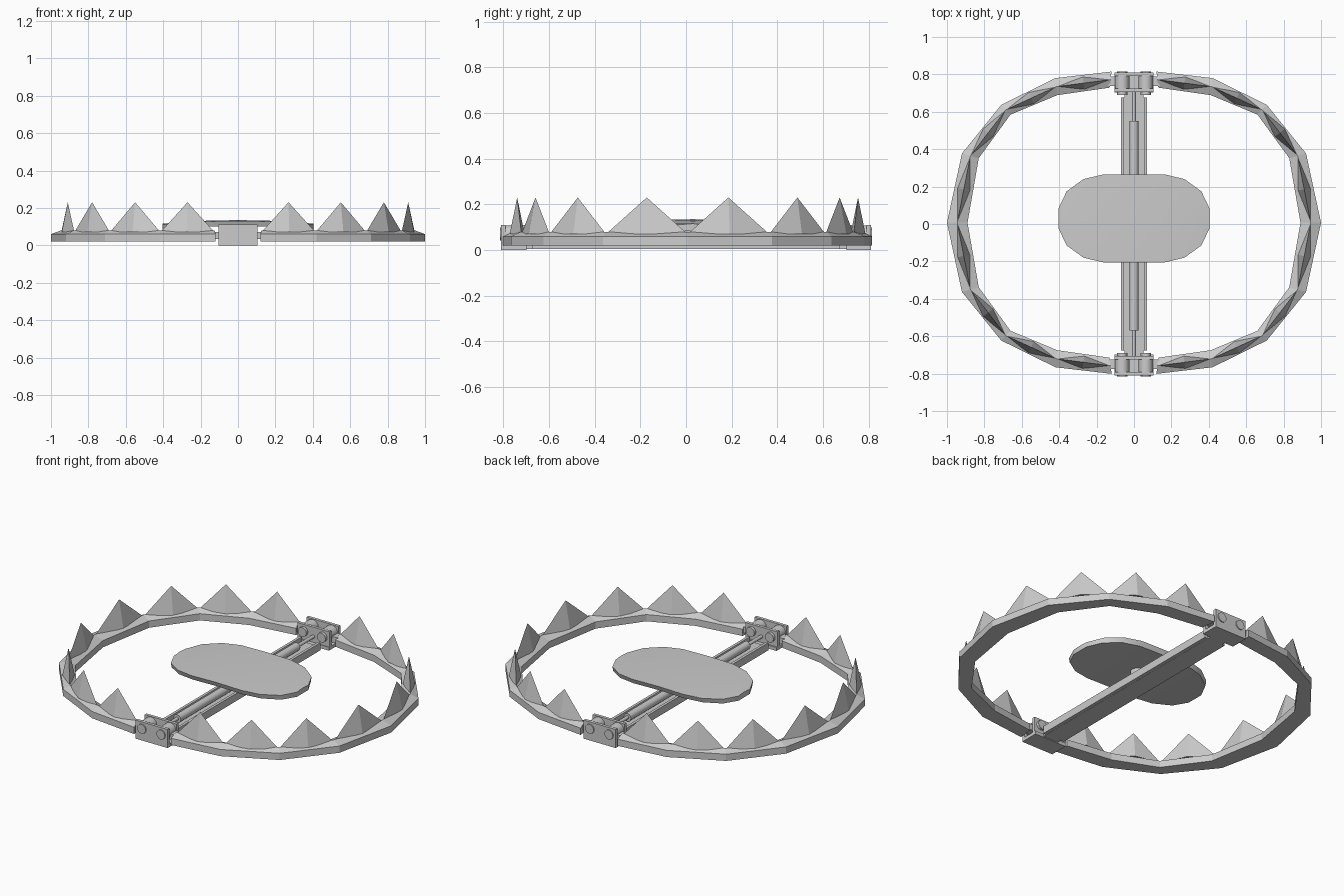
import bpy, bmesh, math
from mathutils import Vector

if "Cube" in bpy.data.objects:
    bpy.data.objects.remove(bpy.data.objects["Cube"])

YC = 0.007  # small offset of the jaws along y


def make(name, verts, faces, smooth=False):
    me = bpy.data.meshes.new(name)
    me.from_pydata(verts, [], faces)
    bm = bmesh.new()
    bm.from_mesh(me)
    bmesh.ops.recalc_face_normals(bm, faces=bm.faces)
    bm.to_mesh(me)
    bm.free()
    ob = bpy.data.objects.new(name, me)
    bpy.context.collection.objects.link(ob)
    if smooth:
        bpy.context.view_layer.objects.active = ob
        bpy.ops.object.select_all(action='DESELECT')
        ob.select_set(True)
        bpy.ops.object.shade_smooth_by_angle(angle=math.radians(35))
    return ob


def box(name, x0, x1, y0, y1, z0, z1):
    v = [(x, y, z) for x in (x0, x1) for y in (y0, y1) for z in (z0, z1)]
    f = [(0, 1, 3, 2), (4, 6, 7, 5), (0, 4, 5, 1), (2, 3, 7, 6), (0, 2, 6, 4), (1, 5, 7, 3)]
    return make(name, v, f)


def rod(name, a, b, r, n=12):
    a, b = Vector(a), Vector(b)
    q = (b - a).to_track_quat('Z', 'Y')
    ring = [q @ Vector((r * math.cos(2 * math.pi * i / n), r * math.sin(2 * math.pi * i / n), 0))
            for i in range(n)]
    v = [a + p for p in ring] + [b + p for p in ring]
    f = [(i, (i + 1) % n, n + (i + 1) % n, n + i) for i in range(n)]
    f += [tuple(range(n)), tuple(range(n, 2 * n))]
    return make(name, v, f, True)


# Jaw outlines, back end to the side, mirrored to the front end
outer = [(0.12, 0.808), (0.42, 0.773), (0.71, 0.63), (0.92, 0.37), (1.0, 0)]
inner = [(0.13, 0.722), (0.41, 0.682), (0.66, 0.578), (0.83, 0.345), (0.89, 0)]
outer += [(x, -y) for x, y in outer[-2::-1]]
inner += [(x, -y) for x, y in inner[-2::-1]]

for s, side in ((1, "right"), (-1, "left")):
    # Jaw bar with a low roof-shaped section
    v, mids = [], []
    for (ox, oy), (ix, iy) in zip(outer, inner):
        mx, my = (ox + ix) / 2, (oy + iy) / 2
        mids.append(Vector((s * mx, my + YC, 0)))
        for x, y, z in ((ox, oy, 0.02), (ox, oy, 0.06), (mx, my, 0.08), (ix, iy, 0.06), (ix, iy, 0.02)):
            v.append((s * x, y + YC, z))
    n = len(outer)
    f = [(i * 5 + k, i * 5 + (k + 1) % 5, i * 5 + 5 + (k + 1) % 5, i * 5 + 5 + k)
         for i in range(n - 1) for k in range(5)]
    f += [tuple(range(5)), tuple(range(5 * n - 5, 5 * n))]
    make(side + "_jaw", v, f)

    # One pyramid tooth on each straight length of jaw
    for i in range(n - 1):
        a, b = mids[i], mids[i + 1]
        c = (a + b) / 2
        d = (b - a).normalized()
        w = Vector((-d.y, d.x, 0)) * 0.033
        lo, hi = Vector((0, 0, 0.07)), Vector((0, 0, 0.23))
        make(f"{side}_tooth_{i + 1}", [a + lo, c + w + lo, b + lo, c - w + lo, c + hi],
             [(0, 1, 4), (1, 2, 4), (2, 3, 4), (3, 0, 4), (3, 2, 1, 0)])

# Hinge brackets at both ends
for s, end in ((1, "back"), (-1, "front")):
    y0, y1 = s * 0.70 + 0.002, s * 0.80
    box(end + "_hinge_floor", -0.105, 0.105, min(y0, y1), max(y0, y1), 0, 0.02)
    for y, part in ((y1, "outer"), (s * 0.715, "inner")):
        box(f"{end}_hinge_{part}_wall", -0.105, 0.105, y - 0.009, y + 0.009, 0, 0.11)
    for t, side in ((1, "right"), (-1, "left")):
        x = t * 0.063
        rod(f"{end}_{side}_knuckle", (x, s * 0.725, 0.07), (x, s * 0.79, 0.07), 0.038)
        rod(f"{end}_{side}_pin", (x, s * 0.69, 0.07), (x, s * 0.815, 0.07), 0.028)
        yc = s * 0.757 + YC
        box(f"{end}_{side}_jaw_tang", min(x, t * 0.135), max(x, t * 0.135),
            yc - 0.025, yc + 0.025, 0.035, 0.07)

# Base channel joining the hinges
box("base_strip", -0.07, 0.07, -0.675, 0.675, 0.005, 0.025)
for t, side in ((1, "right"), (-1, "left")):
    x = t * 0.062
    box(side + "_base_rail", x - 0.008, x + 0.008, -0.675, 0.675, 0.005, 0.05)
box("base_tongue", -0.05, 0.05, -0.72, 0.72, 0.004, 0.02)

# Trigger rod: thick middle, thin ends
rod("trigger_rod", (0, -0.57, 0.055), (0, 0.55, 0.055), 0.024)
rod("trigger_rod_ends", (0, -0.715, 0.055), (0, 0.715, 0.055), 0.01)
rod("plate_post", (0, 0.03, 0.02), (0, 0.03, 0.115), 0.04)

# Pressure plate: rounded oblong, gently arched along x
half = [(0.0, 0.235), (0.165, 0.235), (0.27, 0.21), (0.36, 0.145), (0.403, 0.055)]
cols = [(-x, h) for x, h in half[:0:-1]] + half
v, f = [], []
for x, h in cols:
    z = 0.135 - 0.12 * x * x
    for y, dz in ((-h, -0.004), (0, 0), (h, -0.004), (h * 0.95, -0.032), (-h * 0.95, -0.032)):
        v.append((x, y + 0.03, z + dz))
m = len(cols)
f = [(i * 5 + k, i * 5 + (k + 1) % 5, i * 5 + 5 + (k + 1) % 5, i * 5 + 5 + k)
     for i in range(m - 1) for k in range(5)]
f += [tuple(range(5)), tuple(range(5 * m - 5, 5 * m))]
make("pressure_plate", v, f, True)
